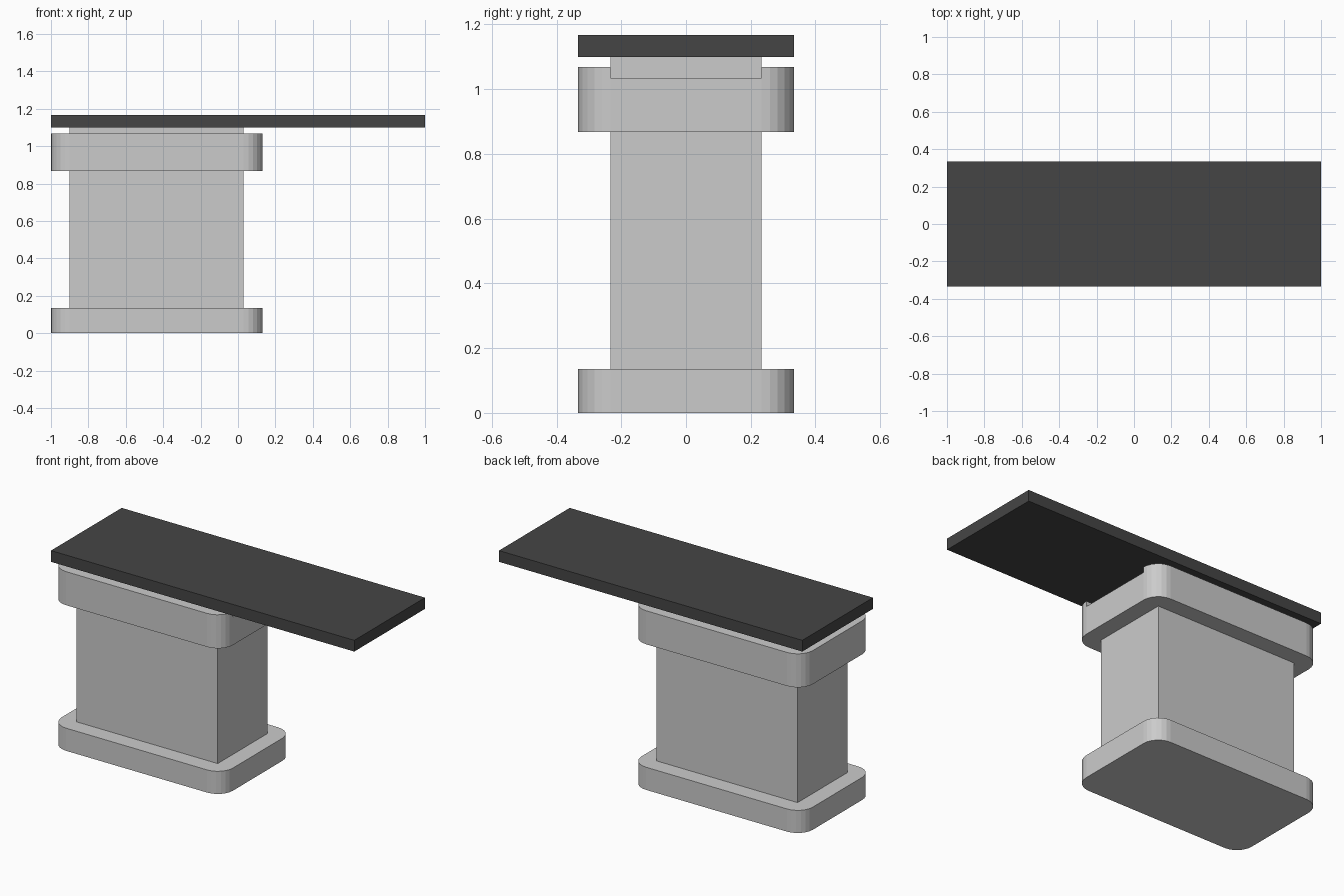
import bpy, bmesh, math

if "Cube" in bpy.data.objects:
    bpy.data.objects.remove(bpy.data.objects["Cube"])


def link(name, bm, mat=None):
    mesh = bpy.data.meshes.new(name)
    bmesh.ops.recalc_face_normals(bm, faces=bm.faces)
    bm.to_mesh(mesh)
    bm.free()
    obj = bpy.data.objects.new(name, mesh)
    bpy.context.collection.objects.link(obj)
    if mat:
        mesh.materials.append(mat)
    return obj


def slab(name, x0, x1, half_y, z0, z1, radius=0, steps=6, mat=None):
    """Extruded rectangle with optional rounded vertical corners."""
    pts = []
    corners = [(x1, half_y), (x0, half_y), (x0, -half_y), (x1, -half_y)]
    for i, (x, y) in enumerate(corners):
        if not radius:
            pts.append((x, y))
            continue
        cx = x - math.copysign(radius, x - (x0 + x1) / 2)
        cy = y - math.copysign(radius, y)
        for s in range(steps + 1):
            a = math.pi / 2 * (i + s / steps)
            pts.append((cx + radius * math.cos(a), cy + radius * math.sin(a)))
    bm = bmesh.new()
    face = bm.faces.new([bm.verts.new((x, y, z0)) for x, y in pts])
    top = bmesh.ops.extrude_face_region(bm, geom=[face])["geom"]
    verts = [v for v in top if isinstance(v, bmesh.types.BMVert)]
    bmesh.ops.translate(bm, verts=verts, vec=(0, 0, z1 - z0))
    # extruding keeps or drops the start face depending on topology: close it
    open_edges = [e for e in bm.edges if e.is_boundary]
    if open_edges:
        bmesh.ops.holes_fill(bm, edges=open_edges, sides=0)
    return link(name, bm, mat)


dark = bpy.data.materials.new("dark_top")
dark.diffuse_color = (0.06, 0.06, 0.06, 1)
dark.use_nodes = True
dark.node_tree.nodes["Principled BSDF"].inputs["Base Color"].default_value = dark.diffuse_color

# Pedestal: foot, column and collar
slab("foot", -1, 0.13, 0.333, 0, 0.135, radius=0.1)
slab("column", -0.9, 0.03, 0.234, 0.135, 1.1)
collar = slab("collar", -1, 0.13, 0.333, 0.868, 1.068, radius=0.1)

# Shallow notch through the collar's right end
cutter = slab("notch_cutter", 0.0, 0.3, 0.234, 1.035, 1.2)
cutter.hide_render = True
cut = collar.modifiers.new("notch", "BOOLEAN")
cut.operation = "DIFFERENCE"
cut.solver = "EXACT"
cut.object = cutter
bpy.context.view_layer.objects.active = collar
bpy.ops.object.modifier_apply(modifier=cut.name)
bpy.data.objects.remove(cutter)

# Long cantilevered top
slab("table_top", -1, 1, 0.333, 1.1, 1.167, mat=dark)
